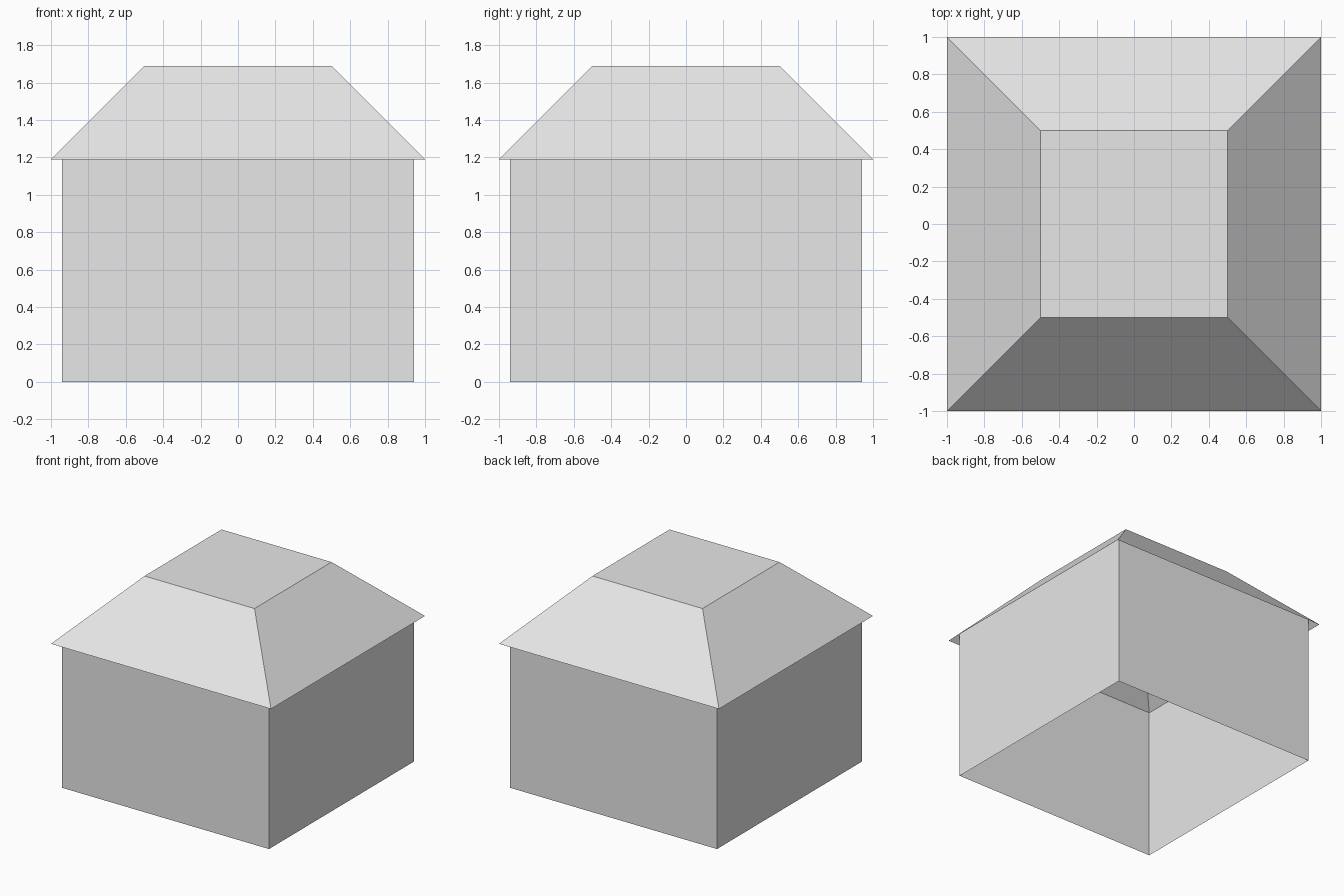
import bpy
import bmesh

cube = bpy.data.objects.get("Cube")
if cube:
    bpy.data.objects.remove(cube, do_unlink=True)

# One plain grey for the whole building
grey = bpy.data.materials.new("plain grey")
grey.use_nodes = True
grey.diffuse_color = (0.8, 0.8, 0.8, 1)
grey.node_tree.nodes["Principled BSDF"].inputs["Base Color"].default_value = (0.8, 0.8, 0.8, 1)

EAVE_HALF, EAVE_Z = 1.0, 1.19
TOP_HALF, TOP_Z = 0.5, 1.69
WALL_HALF = 0.94
# The walls run up until they meet the sloping roof
WALL_Z = EAVE_Z + EAVE_HALF - WALL_HALF


def square_shell(name, low_half, low_z, high_half, high_z, capped):
    """Four thin sides between two squares, open below, optionally capped."""
    bm = bmesh.new()
    corners = [(-1, -1), (1, -1), (1, 1), (-1, 1)]
    low = [bm.verts.new((x * low_half, y * low_half, low_z)) for x, y in corners]
    high = [bm.verts.new((x * high_half, y * high_half, high_z)) for x, y in corners]
    for i in range(4):
        j = (i + 1) % 4
        bm.faces.new((low[i], low[j], high[j], high[i]))
    if capped:
        bm.faces.new(high)
    mesh = bpy.data.meshes.new(name)
    bm.to_mesh(mesh)
    bm.free()
    mesh.materials.append(grey)
    obj = bpy.data.objects.new(name, mesh)
    bpy.context.collection.objects.link(obj)
    return obj


# Straight walls, open at floor and ceiling
square_shell("walls", WALL_HALF, 0, WALL_HALF, WALL_Z, False)

# Hipped roof with a flat top and overhanging eaves, open underneath
square_shell("roof", EAVE_HALF, EAVE_Z, TOP_HALF, TOP_Z, True)
